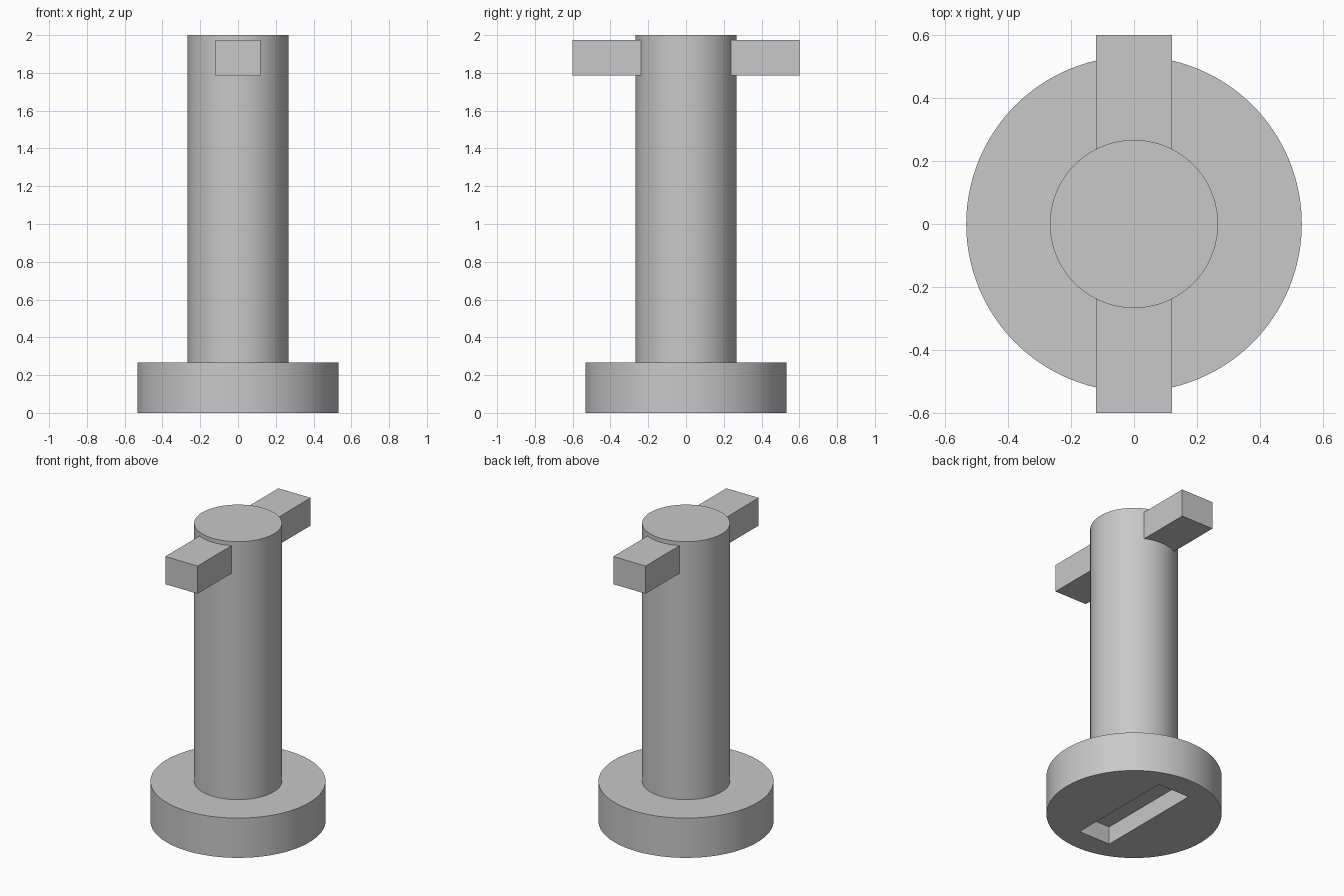
import bpy
import math

if "Cube" in bpy.data.objects:
    bpy.data.objects.remove(bpy.data.objects["Cube"])

grey = bpy.data.materials.new("plain grey")
grey.diffuse_color = (0.58, 0.58, 0.58, 1)
grey.use_nodes = True
grey.node_tree.nodes["Principled BSDF"].inputs["Base Color"].default_value = grey.diffuse_color


def cylinder(name, radius, z0, z1):
    bpy.ops.mesh.primitive_cylinder_add(vertices=128, radius=radius, depth=z1 - z0,
                                        location=(0, 0, (z0 + z1) / 2))
    ob = bpy.context.object
    ob.name = name
    ob.data.materials.append(grey)
    return ob


def box(name, size, location):
    bpy.ops.mesh.primitive_cube_add(size=1, location=location)
    ob = bpy.context.object
    ob.name = name
    ob.scale = size
    bpy.ops.object.transform_apply(location=False, rotation=False, scale=True)
    ob.data.materials.append(grey)
    return ob


def combine(target, tool, operation):
    """Apply a boolean, then discard the tool object."""
    bpy.context.view_layer.objects.active = target
    mod = target.modifiers.new("boolean", 'BOOLEAN')
    mod.object, mod.operation, mod.solver = tool, operation, 'EXACT'
    bpy.ops.object.modifier_apply(modifier=mod.name)
    bpy.data.objects.remove(tool)


# Round base, shaft and cross bar joined into one solid
pin = cylinder("pin_body", 0.533, 0, 0.267)
combine(pin, cylinder("shaft", 0.267, 0.2, 2.0), 'UNION')
combine(pin, box("cross_bar", (0.24, 1.2, 0.186), (0, 0, 1.88)), 'UNION')

# Driver slot in the underside, 0.12 deep
combine(pin, box("slot_cutter", (0.235, 0.75, 0.24), (0, 0, 0)), 'DIFFERENCE')

bpy.ops.object.select_all(action='DESELECT')
pin.select_set(True)
bpy.context.view_layer.objects.active = pin
bpy.ops.object.shade_smooth_by_angle(angle=math.radians(30))
